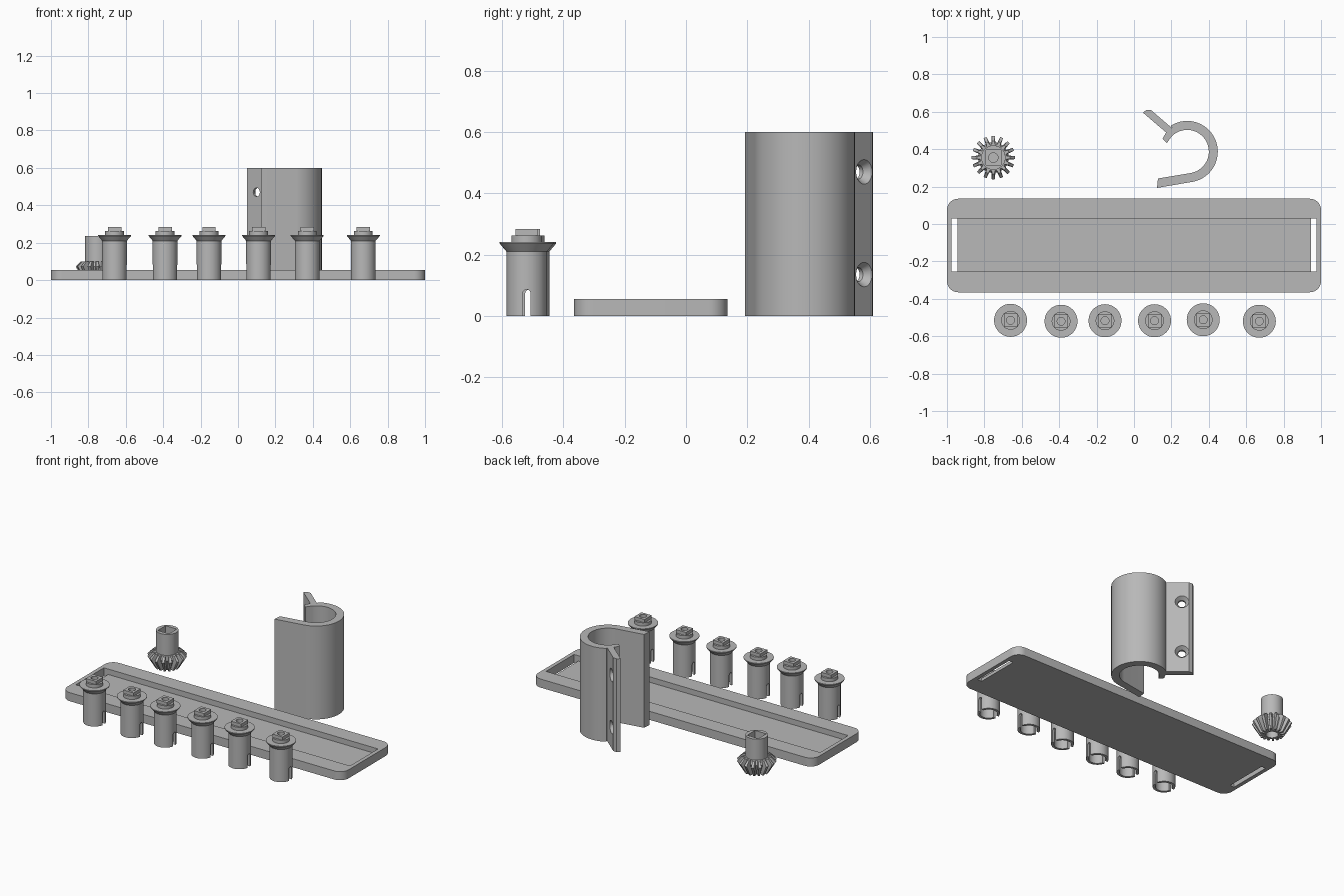
import bpy, bmesh
from math import sin, cos, pi, radians
from mathutils import Matrix, Vector

if "Cube" in bpy.data.objects:
    bpy.data.objects.remove(bpy.data.objects["Cube"])

grey = bpy.data.materials.new("plain_grey")
grey.use_nodes = True
COLOUR = (0.48, 0.48, 0.48, 1)
grey.diffuse_color = COLOUR
grey.node_tree.nodes["Principled BSDF"].inputs["Base Color"].default_value = COLOUR


def finish(name, bm, matrix=None):
    """Turn a bmesh into a grey object with crisp edges."""
    bmesh.ops.recalc_face_normals(bm, faces=bm.faces)
    if matrix:
        bm.transform(matrix)
    mesh = bpy.data.meshes.new(name)
    bm.to_mesh(mesh)
    bm.free()
    mesh.materials.append(grey)
    obj = bpy.data.objects.new(name, mesh)
    bpy.context.collection.objects.link(obj)
    return obj


def activate(obj):
    bpy.ops.object.select_all(action='DESELECT')
    obj.select_set(True)
    bpy.context.view_layer.objects.active = obj


def smooth(obj):
    activate(obj)
    bpy.ops.object.shade_smooth_by_angle(angle=radians(30))


def cut(obj, cutter):
    """Subtract the cutter, then discard it."""
    cutter.hide_render = True
    activate(obj)
    mod = obj.modifiers.new("cut", 'BOOLEAN')
    mod.operation, mod.solver, mod.object = 'DIFFERENCE', 'EXACT', cutter
    bpy.ops.object.modifier_apply(modifier=mod.name)
    bpy.data.objects.remove(cutter)


def prism(name, outline, z0, z1, matrix=None):
    bm = bmesh.new()
    base = bm.faces.new([bm.verts.new((x, y, z0)) for x, y in outline])
    top = bmesh.ops.extrude_face_region(bm, geom=[base])["geom"]
    bmesh.ops.translate(bm, vec=(0, 0, z1 - z0),
                        verts=[v for v in top if isinstance(v, bmesh.types.BMVert)])
    return finish(name, bm, matrix)


def box(name, x0, x1, y0, y1, z0, z1):
    return prism(name, [(x0, y0), (x1, y0), (x1, y1), (x0, y1)], z0, z1)


def arc(cx, cy, r, a0, a1, steps):
    angles = [radians(a0 + (a1 - a0) * i / steps) for i in range(steps + 1)]
    return [(cx + r * cos(a), cy + r * sin(a)) for a in angles]


# Sixteen teeth, five points per tooth; the first three kinds lie on a tip
TEETH = 16
STEPS = [(0, True), (4.2, True), (7.5, False), (15, False), (18.3, True)]
ANGLES = [(radians(t * 360 / TEETH + a), tip) for t in range(TEETH) for a, tip in STEPS]


def circle(r):
    return [(r * cos(a), r * sin(a)) for a, _ in ANGLES]


def square(half):
    out = []
    for a, _ in ANGLES:
        r = half / max(abs(cos(a)), abs(sin(a)))
        out.append((r * cos(a), r * sin(a)))
    return out


def toothed(tip_r, root_r):
    return [((tip_r if tip else root_r) * cos(a), (tip_r if tip else root_r) * sin(a))
            for a, tip in ANGLES]


def loft(name, layers, matrix=None):
    """Skin a stack of (ring, height) layers and cap both ends."""
    bm = bmesh.new()
    rings = [[bm.verts.new((x, y, z)) for x, y in ring] for ring, z in layers]
    for lower, upper in zip(rings, rings[1:]):
        for i in range(len(lower)):
            j = (i + 1) % len(lower)
            bm.faces.new((lower[i], lower[j], upper[j], upper[i]))
    bm.faces.new(rings[0])
    bm.faces.new(rings[-1])
    return finish(name, bm, matrix)


# Tray: rounded slab, shallow recess and a through slot at each end
corners = [(0.94, 0.075, 0), (-0.94, 0.075, 90), (-0.94, -0.305, 180), (0.94, -0.305, 270)]
outline = [p for x, y, a in corners for p in arc(x, y, 0.06, a, a + 90, 10)]
tray = prism("tray", outline, 0, 0.055)
cut(tray, box("recess_cutter", -0.975, 0.975, -0.255, 0.03, 0.02, 0.1))
for x0, x1 in ((-0.975, -0.945), (0.945, 0.975)):
    cut(tray, box("slot_cutter", x0, x1, -0.255, 0.03, -0.05, 0.04))
smooth(tray)

# Hollow pegs with flared collar, square drive and notched skirt
peg = loft("peg_1", [
    (circle(0.05), 0.2), (circle(0.05), 0), (circle(0.066), 0), (circle(0.066), 0.21),
    (circle(0.088), 0.236), (circle(0.088), 0.241), (circle(0.05), 0.241),
    (circle(0.05), 0.262), (square(0.036), 0.262), (square(0.036), 0.283),
    (circle(0.021), 0.283), (circle(0.021), 0.245)])
notch = [(-0.013, -0.02), (0.013, -0.02)] + arc(0, 0.073, 0.013, 0, 180, 10)
sideways = Matrix(((0, 0, 1, 0), (1, 0, 0, 0), (0, 1, 0, 0), (0, 0, 0, 1)))
cut(peg, prism("notch_cutter", notch, -0.1, 0.1, sideways))
smooth(peg)
spots = [(-0.66, -0.515), (-0.39, -0.52), (-0.155, -0.517),
         (0.11, -0.517), (0.37, -0.512), (0.67, -0.52)]
for i, (x, y) in enumerate(spots):
    item = peg
    if i:
        item = bpy.data.objects.new("peg_%d" % (i + 1), peg.data)
        bpy.context.collection.objects.link(item)
    item.location = (x, y, 0)

# Bevel gear with round bore below and square socket in the hub
gear = loft("bevel_gear", [
    (circle(0.036), 0.06), (circle(0.036), 0), (toothed(0.072, 0.048), 0),
    (toothed(0.116, 0.082), 0.073), (toothed(0.088, 0.07), 0.1), (circle(0.065), 0.1),
    (circle(0.065), 0.235), (square(0.04), 0.235), (square(0.04), 0.14),
    (circle(0.025), 0.14), (circle(0.025), 0.1)])
gear.location = (-0.752, 0.355, 0)
smooth(gear)

# Clip: open ring with a straight arm and a screw flange
CX, CY = 0.284, 0.387
outline = [(0.123, 0.193)]
outline += arc(CX, CY, 0.164, -80, 122, 40)
outline += [(0.203, 0.513), (0.092, 0.608), (0.066, 0.61), (0.048, 0.595),
            (0.171, 0.49), (0.153, 0.455), (0.176, 0.433)]
outline += arc(CX, CY, 0.116, 136, -80, 40)
outline += [(0.128, 0.243)]
clip = prism("clip", outline, 0, 0.6)

# Countersunk screw holes through the flange
turn = Vector((0.64, 0.77, 0)).to_track_quat('Z', 'Y').to_matrix().to_4x4()
for z in (0.135, 0.47):
    place = Matrix.Translation((0.111, 0.566, z)) @ turn
    cut(clip, loft("screw_cutter", [
        (circle(0.023), -0.05), (circle(0.023), -0.004),
        (circle(0.041), 0.021), (circle(0.041), 0.06)], place))
smooth(clip)
